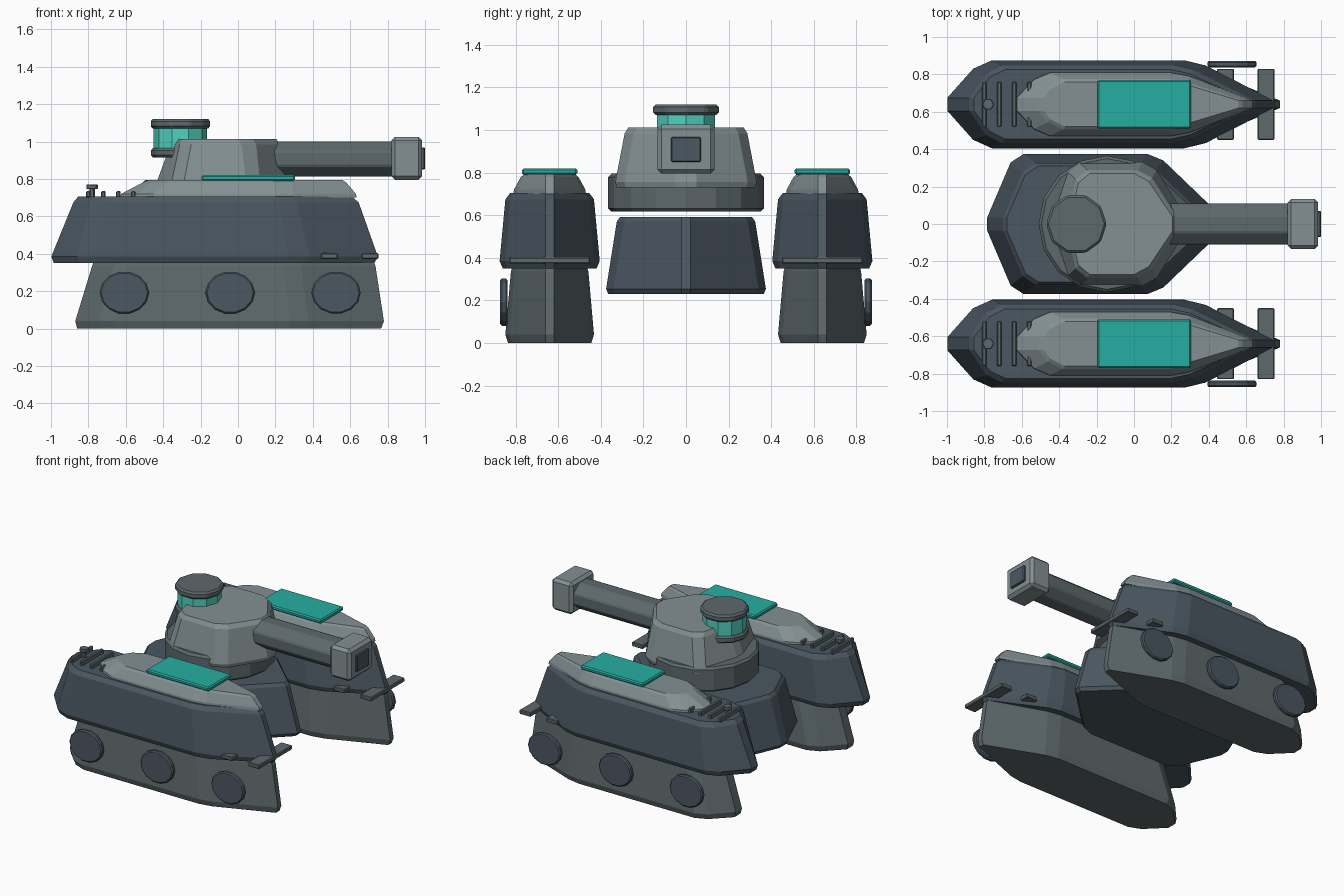
import bpy, bmesh
from math import pi, cos, sin
from mathutils import Vector

if "Cube" in bpy.data.objects:
    bpy.data.objects.remove(bpy.data.objects["Cube"])


def material(name, rgb):
    m = bpy.data.materials.new(name)
    m.diffuse_color = (*rgb, 1)
    m.use_nodes = True
    m.node_tree.nodes["Principled BSDF"].inputs["Base Color"].default_value = m.diffuse_color
    return m


DARK = material("dark_slate", (0.07, 0.095, 0.12))
MID = material("mid_grey", (0.11, 0.14, 0.15))
LIGHT = material("light_grey", (0.23, 0.28, 0.295))
TEAL = material("teal", (0.02, 0.42, 0.36))
GLASS = material("bright_teal", (0.08, 0.64, 0.52))


def finish(bm, name, mat, bevel=0):
    bmesh.ops.recalc_face_normals(bm, faces=bm.faces)
    me = bpy.data.meshes.new(name)
    bm.to_mesh(me)
    bm.free()
    ob = bpy.data.objects.new(name, me)
    bpy.context.collection.objects.link(ob)
    me.materials.append(mat)
    if bevel:
        b = ob.modifiers.new("bevel", 'BEVEL')
        b.width, b.segments, b.limit_method = bevel, 1, 'ANGLE'
    return ob


def loft(name, rings, mat, bevel=0):
    """Skin a stack of equal-length point rings and cap both ends."""
    bm = bmesh.new()
    vs = [[bm.verts.new(p) for p in r] for r in rings]
    n = len(vs[0])
    for a, b in zip(vs, vs[1:]):
        for i in range(n):
            bm.faces.new((a[i], a[(i + 1) % n], b[(i + 1) % n], b[i]))
    bm.faces.new(vs[0])
    bm.faces.new(vs[-1])
    return finish(bm, name, mat, bevel)


def boat(z, rear, sh_rear, sh_front, front, hw, y=0, blunt=0.035, tip=0.02, cut=0.05):
    """Pointed outline with blunted ends and cut shoulders."""
    pts = [Vector(p) for p in ((rear, blunt), (sh_rear, hw), (sh_front, hw), (front, tip))]
    half = [pts[0]]
    for i in (1, 2):
        for q in (pts[i - 1], pts[i + 1]):
            half.append(pts[i] + (q - pts[i]).normalized() * cut)
    half.append(pts[3])
    return [(p.x, y + p.y, z) for p in half] + [(p.x, y - p.y, z) for p in reversed(half)]


def box(name, x, y, z, mat, bevel=0):
    """Box given by its (min, max) on each axis."""
    rings = [[(x[0], y[0], h), (x[1], y[0], h), (x[1], y[1], h), (x[0], y[1], h)] for h in z]
    return loft(name, rings, mat, bevel)


def disc(name, c, axis, lo, hi, r1, r2, n, mat, bevel=0, turn=0):
    """Prism along an axis; r1 and r2 are the radii across it."""
    rings = []
    for h in (lo, hi):
        ring = []
        for i in range(n):
            a = 2 * pi * (i + turn) / n
            p = [r1 * cos(a), r2 * sin(a)]
            p.insert("xyz".index(axis), h)
            ring.append([p[k] + c[k] for k in range(3)])
        rings.append(ring)
    return loft(name, rings, mat, bevel)


for s, side in ((-1, "right"), (1, "left")):
    y = 0.64 * s
    # track base
    loft(f"{side}_track", [
        boat(0.0, -0.86, -0.70, 0.32, 0.765, 0.195, y),
        boat(0.04, -0.87, -0.71, 0.33, 0.78, 0.208, y),
        boat(0.335, -0.78, -0.63, 0.29, 0.735, 0.182, y),
        boat(0.36, -0.77, -0.62, 0.28, 0.725, 0.175, y)], MID)
    # upper pod
    loft(f"{side}_pod", [
        boat(0.35, -0.985, -0.81, 0.32, 0.73, 0.22, y),
        boat(0.385, -0.998, -0.82, 0.33, 0.748, 0.235, y, cut=0.06),
        boat(0.675, -0.88, -0.76, 0.27, 0.645, 0.208, y),
        boat(0.705, -0.855, -0.74, 0.25, 0.61, 0.185, y)], DARK)
    # armour deck and hatch panel
    loft(f"{side}_deck", [
        boat(0.70, -0.63, -0.50, 0.25, 0.635, 0.17, y),
        boat(0.72, -0.625, -0.50, 0.25, 0.63, 0.168, y),
        boat(0.78, -0.51, -0.43, 0.24, 0.58, 0.135, y),
        boat(0.793, -0.48, -0.42, 0.23, 0.56, 0.12, y)], LIGHT)
    box(f"{side}_panel", (-0.195, 0.305), (y - 0.13, y + 0.13), (0.79, 0.82), TEAL, 0.008)
    # vent slats and rear cap
    for i in range(4):
        x = -0.80 + 0.08 * i
        box(f"{side}_slat_{i}", (x - 0.012, x + 0.012), (y - 0.12, y + 0.12),
            (0.70, 0.735), MID, 0.005)
    disc(f"{side}_cap_post", (-0.78, y, 0), 'z', 0.70, 0.75, 0.015, 0.015, 6, MID)
    disc(f"{side}_cap", (-0.78, y, 0), 'z', 0.745, 0.77, 0.033, 0.033, 6, MID, 0.004)
    # front cross bars
    for i, x in enumerate((0.49, 0.705)):
        box(f"{side}_cross_bar_{i}", (x - 0.045, x + 0.045), (y - 0.19, y + 0.19),
            (0.373, 0.403), MID, 0.005)
    # outer wheels
    for i in range(3):
        disc(f"{side}_wheel_{i}", (-0.608 + 0.566 * i, 0.855 * s, 0.192), 'y',
             -0.017, 0.017, 0.132, 0.114, 14, DARK, 0.008)

# central hull
loft("hull", [
    boat(0.23, -0.77, -0.63, 0.11, 0.47, 0.365),
    boat(0.255, -0.785, -0.64, 0.12, 0.49, 0.375),
    boat(0.57, -0.70, -0.575, 0.08, 0.40, 0.325),
    boat(0.592, -0.68, -0.56, 0.07, 0.38, 0.31)], DARK)

# turret ring and turret
disc("turret_ring", (-0.145, 0, 0), 'z', 0.617, 0.795, 0.365, 0.365, 16, MID, 0.015)
loft("turret", [
    boat(0.73, -0.44, -0.34, 0.09, 0.265, 0.325, tip=0.05),
    boat(0.755, -0.445, -0.345, 0.095, 0.27, 0.332, tip=0.05),
    boat(0.985, -0.36, -0.30, 0.07, 0.225, 0.288, tip=0.045),
    boat(1.013, -0.34, -0.285, 0.05, 0.205, 0.27, tip=0.04)], LIGHT)

# gun barrel and muzzle
disc("barrel", (0, 0, 0.907), 'x', 0.12, 0.84, 0.118, 0.102, 8, MID, 0.008, 0.5)
box("muzzle", (0.82, 0.985), (-0.134, 0.134), (0.795, 1.025), LIGHT, 0.02)
box("bore_block", (0.90, 1.0), (-0.07, 0.07), (0.85, 0.968), DARK, 0.005)

# cupola
disc("cupola_base", (-0.308, 0, 0), 'z', 0.915, 0.965, 0.16, 0.16, 10, MID, 0.012)
disc("cupola_glass", (-0.308, 0, 0), 'z', 0.95, 1.08, 0.143, 0.143, 10, GLASS)
disc("cupola_cap", (-0.308, 0, 0), 'z', 1.07, 1.12, 0.162, 0.162, 10, MID, 0.012)
